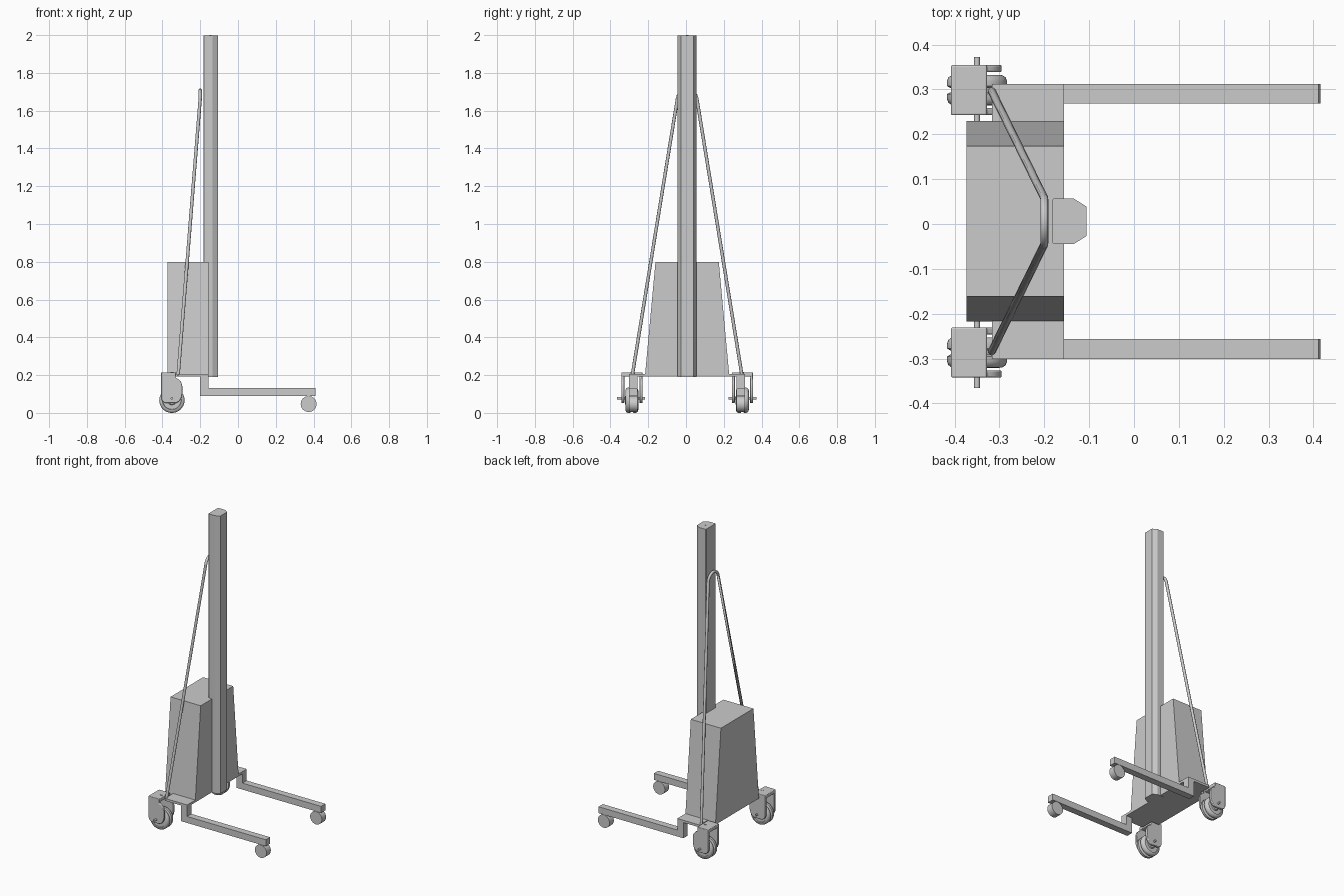
import bpy, bmesh, math
from mathutils import Vector

if "Cube" in bpy.data.objects:
    bpy.data.objects.remove(bpy.data.objects["Cube"])

CY = 0.006  # centre line of the lift


def finish(name, bm, smooth=False, bevel=0.0):
    bmesh.ops.remove_doubles(bm, verts=bm.verts, dist=1e-5)
    bmesh.ops.recalc_face_normals(bm, faces=bm.faces)
    me = bpy.data.meshes.new(name)
    bm.to_mesh(me)
    bm.free()
    ob = bpy.data.objects.new(name, me)
    bpy.context.collection.objects.link(ob)
    if bevel:
        m = ob.modifiers.new("bevel", 'BEVEL')
        m.width, m.segments = bevel, 3
        m.limit_method, m.angle_limit = 'ANGLE', math.radians(50)
    if smooth:
        bpy.ops.object.select_all(action='DESELECT')
        ob.select_set(True)
        bpy.context.view_layer.objects.active = ob
        bpy.ops.object.shade_smooth_by_angle(angle=math.radians(35))
    return ob


def extrude(name, points, direction, **kw):
    """Closed 3D outline pushed along a direction."""
    bm = bmesh.new()
    face = bm.faces.new([bm.verts.new(p) for p in points])
    new = bmesh.ops.extrude_face_region(bm, geom=[face])['geom']
    bmesh.ops.translate(bm, vec=direction,
                        verts=[v for v in new if isinstance(v, bmesh.types.BMVert)])
    return finish(name, bm, **kw)


def side_shape(name, xz, y0, y1, **kw):
    return extrude(name, [(x, y0, z) for x, z in xz], (0, y1 - y0, 0), **kw)


def box(name, x0, x1, y0, y1, z0, z1, **kw):
    return side_shape(name, [(x0, z0), (x1, z0), (x1, z1), (x0, z1)], y0, y1, **kw)


def lathe(name, profile, centre, axis='Y', steps=40):
    """Profile of (radius, offset along axis), spun round the axis."""
    bm = bmesh.new()
    c = Vector(centre)
    d = Vector((0, 1, 0)) if axis == 'Y' else Vector((0, 0, 1))
    vs = [bm.verts.new(c + Vector((r, 0, 0)) + d * o) for r, o in profile]
    es = [bm.edges.new(p) for p in zip(vs, vs[1:])]
    bmesh.ops.spin(bm, geom=vs + es, cent=c, axis=d, angle=2 * math.pi, steps=steps)
    return finish(name, bm, smooth=True)


def disc(r, h):
    return [(0, -h), (r, -h), (r, h), (0, h)]


# Mast with chamfered front corners
half = [(-0.106, 0.033), (-0.134, 0.0505), (-0.179, 0.0505), (-0.183, 0.046)]
outline = half + [(x, -y) for x, y in reversed(half)]
extrude("mast", [(x, CY + y, 0.19) for x, y in outline], (0, 0, 1.809))
lathe("mast_top_pin", disc(0.006, 0.002), (-0.145, CY, 1.998), 'Z', 16)

# Tapered battery housing
extrude("battery_housing",
        [(-0.373, CY - 0.2235, 0.193), (-0.373, CY + 0.2235, 0.193),
         (-0.373, CY + 0.1675, 0.8), (-0.373, CY - 0.1675, 0.8)], (0.217, 0, 0))

# Base plate
box("base_plate", -0.317, -0.156, CY - 0.3065, CY + 0.3065, 0.192, 0.207)

# Push handle: bent tube
cu = bpy.data.curves.new("push_handle", 'CURVE')
cu.dimensions = '3D'
cu.bevel_depth, cu.bevel_resolution, cu.use_fill_caps = 0.009, 3, True
arc = [(-0.2, CY + 0.052 * math.cos(math.radians(a)), 1.656 + 0.052 * math.sin(math.radians(a)))
       for a in range(10, 171, 16)]
path = [(-0.317, CY + 0.29, 0.2)] + arc + [(-0.2, CY - 0.0512, 1.665), (-0.317, CY - 0.29, 0.2)]
sp = cu.splines.new('POLY')
sp.points.add(len(path) - 1)
for pt, co in zip(sp.points, path):
    pt.co = (*co, 1)
bpy.context.collection.objects.link(bpy.data.objects.new("push_handle", cu))

# Caster shapes shared by both sides
cheek = [(-0.408, 0.215), (-0.33, 0.215), (-0.328, 0.185), (-0.314, 0.178), (-0.301, 0.163),
         (-0.295, 0.143), (-0.295, 0.1), (-0.301, 0.078), (-0.313, 0.06), (-0.33, 0.052),
         (-0.385, 0.052), (-0.401, 0.062), (-0.408, 0.08)]
tread = [(0, 0.005), (0.06, 0.005), (0.067, 0.009), (0.067, 0.02), (0.064, 0.028),
         (0.057, 0.033), (0.05, 0.034), (0.048, 0.028), (0.025, 0.028), (0.022, 0.036), (0, 0.036)]

for s, side in ((1, "left"), (-1, "right")):
    # Cranked leg and its front roller
    yl = CY + s * 0.2845
    side_shape(f"leg_{side}", [(-0.2, 0.09), (0.411, 0.09), (0.411, 0.132), (-0.156, 0.132),
                               (-0.156, 0.207), (-0.2, 0.207)], yl - 0.022, yl + 0.022)
    lathe(f"front_roller_{side}", disc(0.042, 0.022), (0.374, yl, 0.047))

    # Rear twin-wheel caster
    yc = CY + s * 0.2925
    box(f"caster_top_{side}", -0.408, -0.328, yc - 0.056, yc + 0.056, 0.192, 0.215,
        smooth=True, bevel=0.004)
    for t, part in ((1, "outer"), (-1, "inner")):
        side_shape(f"caster_{part}_cheek_{side}", cheek, yc + t * 0.04, yc + t * 0.056,
                   smooth=True, bevel=0.004)
        lathe(f"caster_{part}_wheel_{side}", [(r, t * o) for r, o in tread],
              (-0.35, yc, 0.067))
    lathe(f"caster_hub_{side}", disc(0.045, 0.006), (-0.35, yc, 0.067))
    lathe(f"caster_axle_{side}", disc(0.0065, 0.074), (-0.35, yc + (0 if s > 0 else -0.005), 0.077), steps=16)
    lathe(f"caster_pivot_{side}", disc(0.008, 0.003), (-0.35, yc, 0.214), 'Z', 20)
